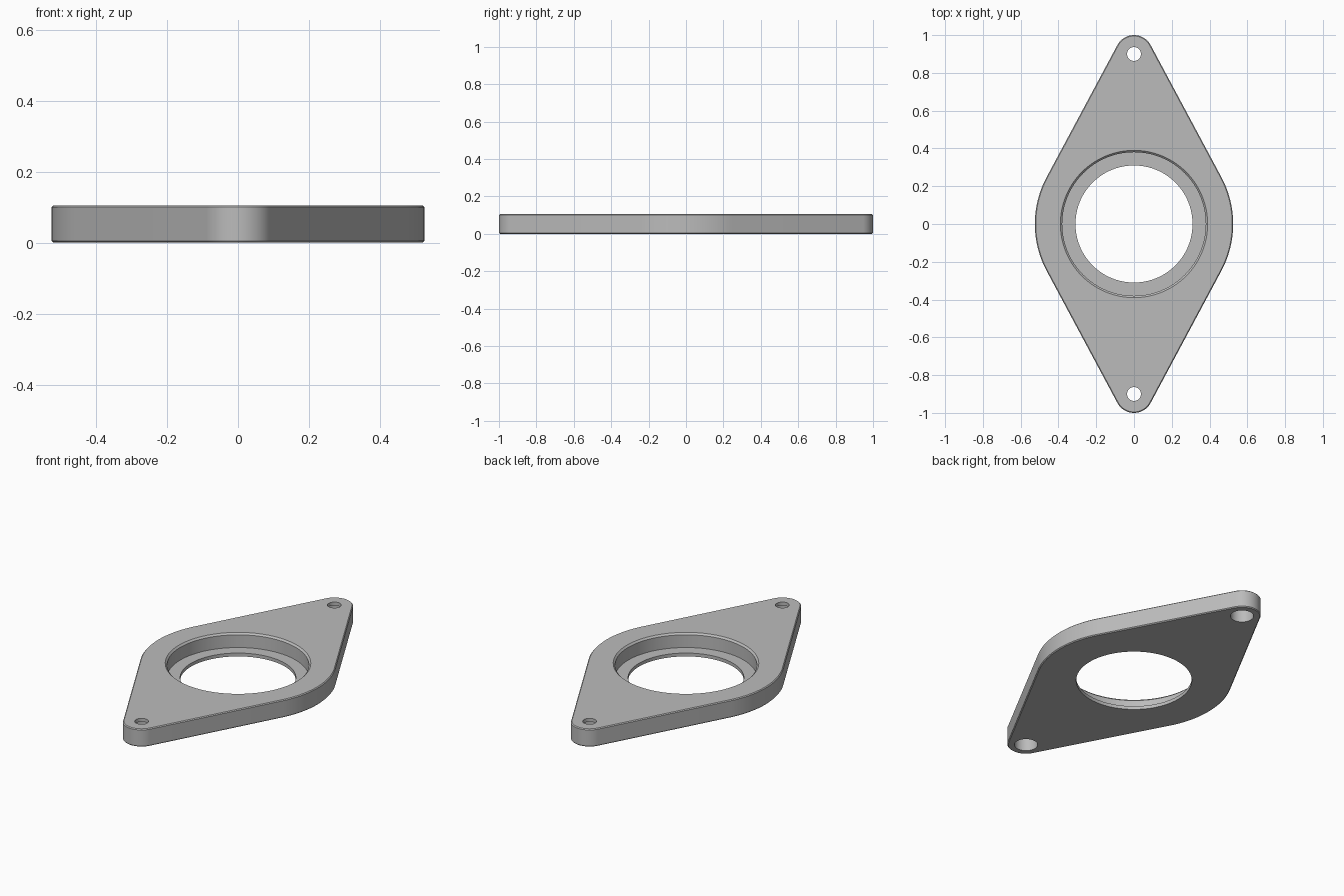
import bpy, bmesh, math
from math import sin, cos, pi

cube = bpy.data.objects.get("Cube")
if cube:
    bpy.data.objects.remove(cube, do_unlink=True)

THICK, EDGE, LEDGE = 0.105, 0.005, 0.02
HUB_R, TIP_R, TIP_Y = 0.525, 0.1, 0.9

steel = bpy.data.materials.new("grey metal")
steel.use_nodes = True
grey = (0.5, 0.5, 0.5, 1)
steel.diffuse_color = grey
steel.node_tree.nodes["Principled BSDF"].inputs["Base Color"].default_value = grey


def arc(cy, r, a0, a1, n):
    return [(r * cos(a0 + (a1 - a0) * i / n), cy + r * sin(a0 + (a1 - a0) * i / n))
            for i in range(n + 1)]


def outline(inset):
    """Hull of the hub circle and two tip circles, joined by tangent lines."""
    t = math.asin((HUB_R - TIP_R) / TIP_Y)
    hub, tip = HUB_R - inset, TIP_R - inset
    half = arc(0, hub, -t, t, 24) + arc(TIP_Y, tip, t, pi - t, 24)
    return half + [(-x, -y) for x, y in half]


def loft(name, rings):
    """Solid skinned through closed rings of points, capped at both ends."""
    bm = bmesh.new()
    loops = [[bm.verts.new(p) for p in ring] for ring in rings]
    n = len(loops[0])
    for a, b in zip(loops, loops[1:]):
        for i in range(n):
            j = (i + 1) % n
            bm.faces.new((a[i], a[j], b[j], b[i]))
    bm.faces.new(loops[0][::-1])
    bm.faces.new(loops[-1])
    bmesh.ops.recalc_face_normals(bm, faces=bm.faces)
    mesh = bpy.data.meshes.new(name)
    bm.to_mesh(mesh)
    bm.free()
    mesh.materials.append(steel)
    obj = bpy.data.objects.new(name, mesh)
    bpy.context.collection.objects.link(obj)
    return obj


def turned(name, cy, profile, n):
    """Round solid from (radius, height) steps."""
    return loft(name, [[(x, y, z) for x, y in arc(cy, r, 0, 2 * pi, n)[:-1]]
                       for r, z in profile])


# Plate with slightly chamfered rim
levels = [(EDGE, 0), (0, EDGE), (0, THICK - EDGE), (EDGE, THICK)]
plate = loft("flange_plate", [[(x, y, z) for x, y in outline(c)] for c, z in levels])

# Stepped centre bore, and bolt holes counterbored from below
bore = [(0.31, -0.05), (0.31, LEDGE), (0.38, LEDGE),
        (0.38, THICK - 0.01), (0.39, THICK), (0.39, THICK + 0.05)]
bolt = [(0.062, -0.05), (0.062, THICK - LEDGE), (0.037, THICK - LEDGE), (0.037, THICK + 0.05)]
cutters = [turned("bore_cutter", 0, bore, 96)]
cutters += [turned("bolt_cutter", s * TIP_Y, bolt, 40) for s in (-1, 1)]
for c in cutters:
    c.hide_render = True
    mod = plate.modifiers.new(c.name, "BOOLEAN")
    mod.operation, mod.solver, mod.object = "DIFFERENCE", "EXACT", c

# Bake the cuts and drop the cutters
deps = bpy.context.evaluated_depsgraph_get()
baked = bpy.data.meshes.new_from_object(plate.evaluated_get(deps))
plate.modifiers.clear()
plate.data = baked
for c in cutters:
    bpy.data.objects.remove(c, do_unlink=True)

bpy.ops.object.select_all(action="DESELECT")
plate.select_set(True)
bpy.context.view_layer.objects.active = plate
bpy.ops.object.shade_smooth_by_angle(angle=math.radians(30))
